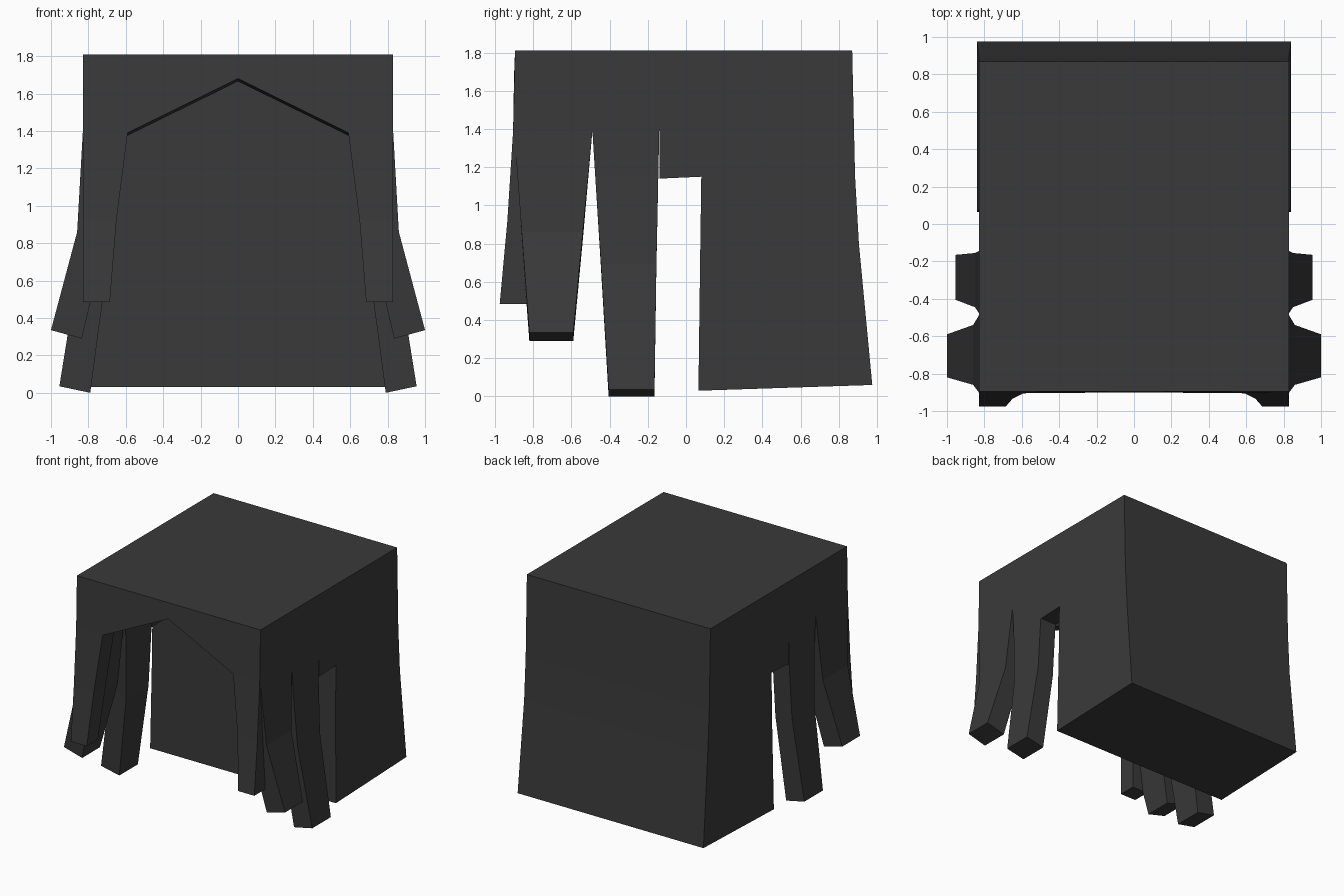
import bpy
import bmesh

cube = bpy.data.objects.get("Cube")
if cube:
    bpy.data.objects.remove(cube)

# One charcoal colour for the whole hairpiece
charcoal = bpy.data.materials.new("charcoal")
charcoal.use_nodes = True
tint = (0.042, 0.042, 0.042, 1)
charcoal.diffuse_color = tint
charcoal.node_tree.nodes["Principled BSDF"].inputs["Base Color"].default_value = tint


def loft(name, sections):
    """Join matching closed sections into one capped solid."""
    bm = bmesh.new()
    rings = [[bm.verts.new(p) for p in s] for s in sections]
    n = len(rings[0])
    for a, b in zip(rings, rings[1:]):
        for i in range(n):
            j = (i + 1) % n
            bm.faces.new((a[i], a[j], b[j], b[i]))
    bm.faces.new(rings[0])
    bm.faces.new(rings[-1])
    bmesh.ops.recalc_face_normals(bm, faces=bm.faces)
    mesh = bpy.data.meshes.new(name)
    bm.to_mesh(mesh)
    bm.free()
    mesh.materials.append(charcoal)
    bpy.context.collection.objects.link(bpy.data.objects.new(name, mesh))


def slab(half, y0, y1, z0, z1):
    """Horizontal section whose height runs from z0 (front) to z1 (back)."""
    return [(-half, y0, z0), (half, y0, z0), (half, y1, z1), (-half, y1, z1)]


def strand(name, side, levels):
    """Lock of hair; level = outer x, inner x, front y, back y, outer z, inner z."""
    loft(name, [[(side * xo, yf, zo), (side * xo, yb, zo),
                 (side * xi, yb, zi), (side * xi, yf, zi)]
                for xo, xi, yf, yb, zo, zi in levels])


# Solid mass at the back, flaring towards the bottom
loft("back_hair", [slab(0.83, 0.08, 0.87, 1.81, 1.81),
                   slab(0.83, 0.08, 0.885, 1.15, 1.15),
                   slab(0.83, 0.075, 0.905, 0.8, 0.8),
                   slab(0.84, 0.065, 0.975, 0.03, 0.06)])

# Crown between the panels
loft("crown", [slab(0.68, -0.76, 0.08, 1.81, 1.81),
               slab(0.68, -0.76, 0.08, 1.67, 1.67)])

# Arched fringe
def arch(y_top, y_low, drop):
    low = 1.39 - drop
    return [(-0.83, y_top, 1.81), (0.83, y_top, 1.81), (0.83, y_low, low),
            (0.59, y_low, low), (0, (y_top + y_low) / 2, 1.68 - drop),
            (-0.59, y_low, low), (-0.83, y_low, low)]

loft("fringe", [arch(-0.895, -0.905, 0), arch(-0.75, -0.75, 0.015)])

for label, s in (("left", 1), ("right", -1)):
    # Side panel with a lintel over the notch
    outline = [(-0.75, 1.81), (0.08, 1.81), (0.08, 1.15),
               (-0.14, 1.14), (-0.14, 1.39), (-0.75, 1.39)]
    loft(label + "_side_panel", [[(s * x, y, z) for y, z in outline]
                                 for x in (0.83, 0.68)])
    # Three hanging locks, bending outwards
    strand(label + "_front_lock", s, [(0.83, 0.59, -0.905, -0.75, 1.39, 1.39),
                                      (0.83, 0.65, -0.935, -0.78, 0.92, 0.92),
                                      (0.83, 0.685, -0.975, -0.83, 0.485, 0.485)])
    strand(label + "_temple_lock", s, [(0.83, 0.68, -0.9, -0.49, 1.39, 1.39),
                                       (0.86, 0.71, -0.86, -0.54, 0.86, 0.82),
                                       (1.0, 0.835, -0.82, -0.59, 0.335, 0.29)])
    strand(label + "_ear_lock", s, [(0.83, 0.68, -0.49, -0.14, 1.39, 1.39),
                                    (0.83, 0.68, -0.475, -0.145, 1.15, 1.15),
                                    (0.85, 0.7, -0.445, -0.155, 0.69, 0.67),
                                    (0.955, 0.79, -0.405, -0.165, 0.035, 0.0)])
